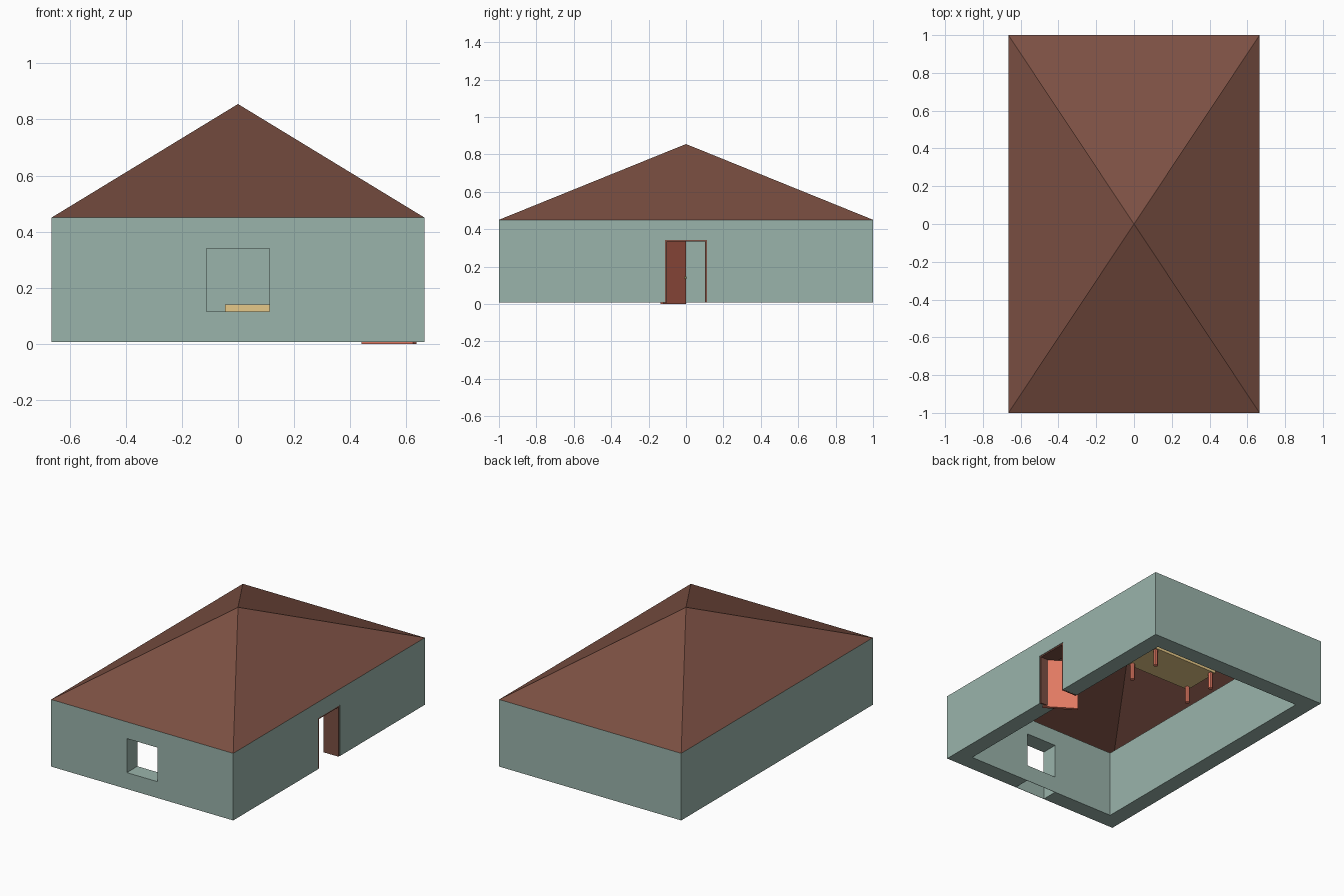
import bpy, bmesh, math
from mathutils import Matrix, Vector

if "Cube" in bpy.data.objects:
    bpy.data.objects.remove(bpy.data.objects["Cube"])

HX, HY, Z0, EAVE, APEX, T = 0.665, 1.0, 0.007, 0.45, 0.855, 0.11


def material(name, r, g, b):
    m = bpy.data.materials.new(name)
    lin = [((c / 255 + 0.055) / 1.055) ** 2.4 for c in (r, g, b)]
    m.diffuse_color = (*lin, 1)
    m.use_nodes = True
    m.node_tree.nodes["Principled BSDF"].inputs["Base Color"].default_value = m.diffuse_color
    return m


WALL = material("sage_green", 154, 180, 171)
BROWN = material("roof_brown", 124, 80, 67)
SALMON = material("salmon_wood", 234, 126, 102)
TAN = material("tan_wood", 230, 200, 136)


def finish(name, bm, mat):
    me = bpy.data.meshes.new(name)
    bmesh.ops.recalc_face_normals(bm, faces=bm.faces)
    bm.to_mesh(me)
    bm.free()
    ob = bpy.data.objects.new(name, me)
    bpy.context.collection.objects.link(ob)
    me.materials.append(mat)
    return ob


def box(name, lo, hi, mat):
    lo, hi = Vector(lo), Vector(hi)
    bm = bmesh.new()
    bmesh.ops.create_cube(bm, size=1)
    bmesh.ops.scale(bm, vec=hi - lo, verts=bm.verts)
    bmesh.ops.translate(bm, vec=(lo + hi) / 2, verts=bm.verts)
    return finish(name, bm, mat)


# Walls: open ring with window, door and the hollow under the window cut out
walls = box("walls", (-HX, -HY, Z0), (HX, HY, EAVE), WALL)
cuts = [
    ((-HX + T, -HY + T, -0.2), (HX - T, HY - T, 0.7)),
    ((-0.112, -1.2, 0.115), (0.112, -0.8, 0.34)),
    ((0.45, -0.113, -0.2), (0.8, 0.113, 0.343)),
    ((-0.112, -HY + 0.002, -0.2), (0.112, -HY + T - 0.002, 0.113)),
]
for lo, hi in cuts:
    cutter = box("cutter", lo, hi, WALL)
    cutter.hide_render = True
    mod = walls.modifiers.new("cut", "BOOLEAN")
    mod.operation = "DIFFERENCE"
    mod.solver = "EXACT"
    mod.object = cutter
    bpy.context.view_layer.objects.active = walls
    bpy.ops.object.modifier_apply(modifier=mod.name)
    bpy.data.objects.remove(cutter)

# Roof: hollow four-sided pyramid
bm = bmesh.new()
top = bm.verts.new((0, 0, APEX))
eave = [bm.verts.new((sx * HX, sy * HY, EAVE))
        for sx, sy in ((-1, -1), (1, -1), (1, 1), (-1, 1))]
for i in range(4):
    bm.faces.new((eave[i], eave[(i + 1) % 4], top))
roof = finish("roof", bm, BROWN)
if roof.data.polygons[0].normal.z < 0:
    roof.data.flip_normals()

# Door frame
FX0, FX1 = HX - T, HX - 0.002
box("door_jamb_front", (FX0, -0.112, Z0), (FX1, -0.101, 0.342), BROWN)
box("door_jamb_back", (FX0, 0.101, Z0), (FX1, 0.112, 0.342), BROWN)
box("door_head", (FX0, -0.101, 0.333), (FX1, 0.101, 0.342), BROWN)

# Door leaf, swung inward, with its knob
swing = (Matrix.Translation((0.5375, -0.0675, 0))
         @ Matrix.Rotation(math.radians(180 - 33), 4, "Z"))
leaf = box("door_leaf", (-0.11, -0.01, 0), (0.11, 0.01, 0.333), SALMON)
leaf.matrix_world = swing
bm = bmesh.new()
bmesh.ops.create_uvsphere(bm, u_segments=8, v_segments=6, radius=0.007,
                          matrix=Matrix.Translation((0.098, -0.014, 0.14)))
knob = finish("door_knob", bm, TAN)
knob.matrix_world = swing

# Table
box("table_top", (-0.046, 0.46, 0.115), (0.438, 0.726, 0.14), TAN)
for i, x in enumerate((-0.025, 0.417)):
    for j, y in enumerate((0.481, 0.705)):
        bm = bmesh.new()
        bmesh.ops.create_cone(bm, cap_ends=True, segments=8, radius1=0.015,
                              radius2=0.015, depth=0.115 - Z0,
                              matrix=Matrix.Translation((x, y, (0.115 + Z0) / 2)))
        finish(f"table_leg_{i}{j}", bm, SALMON)
